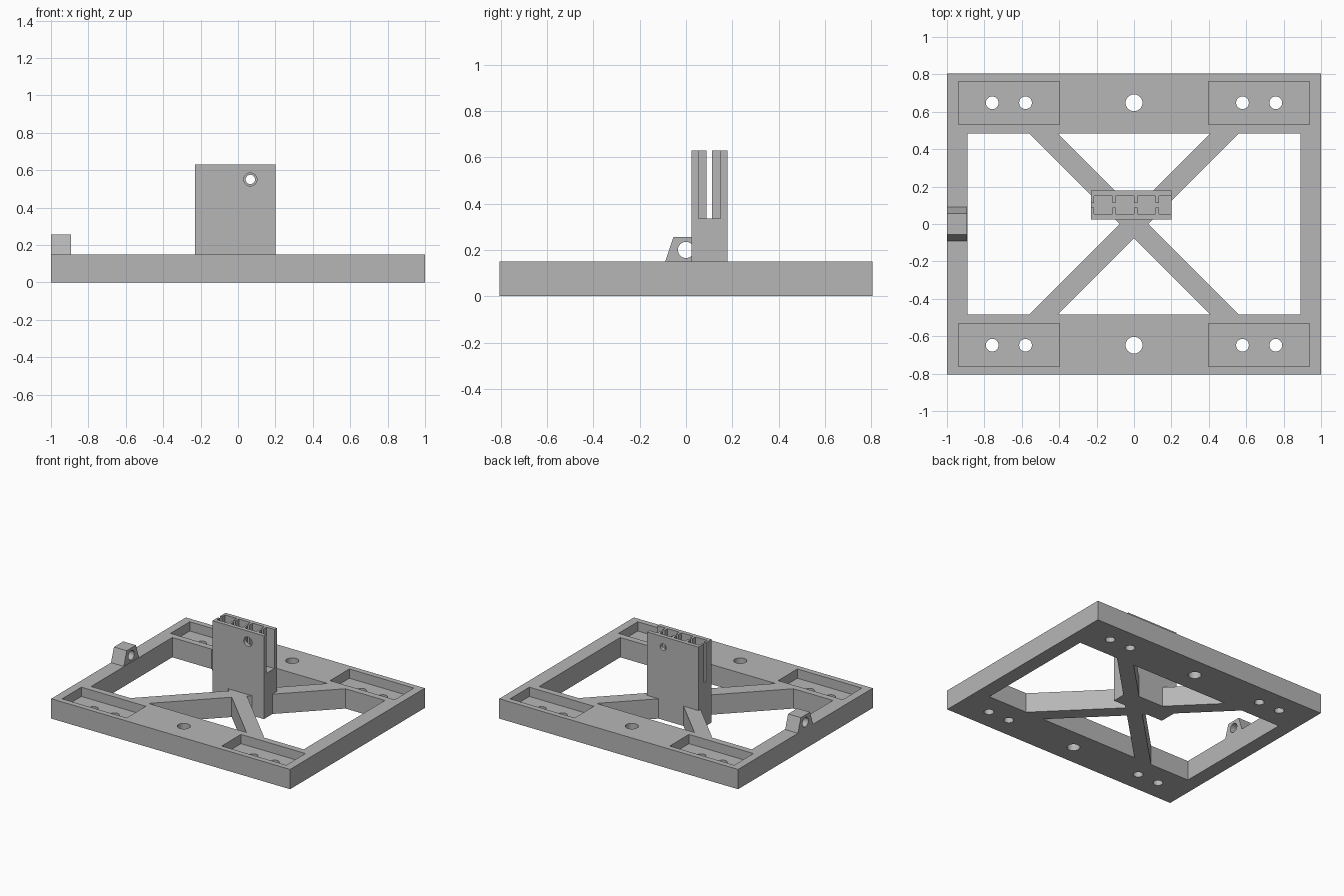
import bpy
import bmesh
from mathutils import Matrix, Vector

default_cube = bpy.data.objects.get("Cube")
if default_cube:
    bpy.data.objects.remove(default_cube, do_unlink=True)

grey = bpy.data.materials.new("plain grey")
grey.use_nodes = True
grey.diffuse_color = (0.47, 0.47, 0.47, 1)
grey.node_tree.nodes["Principled BSDF"].inputs["Base Color"].default_value = grey.diffuse_color


def add_object(name, bm):
    bmesh.ops.recalc_face_normals(bm, faces=bm.faces)
    mesh = bpy.data.meshes.new(name)
    bm.to_mesh(mesh)
    bm.free()
    mesh.materials.append(grey)
    obj = bpy.data.objects.new(name, mesh)
    bpy.context.collection.objects.link(obj)
    return obj


def prism(name, points, sweep):
    """Extrude a closed polygon along a vector."""
    bm = bmesh.new()
    face = bm.faces.new([bm.verts.new(p) for p in points])
    side = bmesh.ops.extrude_face_region(bm, geom=[face])["geom"]
    moved = [g for g in side if isinstance(g, bmesh.types.BMVert)]
    bmesh.ops.translate(bm, verts=moved, vec=sweep)
    return add_object(name, bm)


def box(name, low, high):
    (x0, y0, z0), (x1, y1, z1) = low, high
    base = [(x0, y0, z0), (x1, y0, z0), (x1, y1, z0), (x0, y1, z0)]
    return prism(name, base, (0, 0, z1 - z0))


def rod(center, radius, length, axis):
    bm = bmesh.new()
    turn = Vector((0, 0, 1)).rotation_difference(Vector(axis)).to_matrix().to_4x4()
    bmesh.ops.create_cone(bm, cap_ends=True, segments=32, radius1=radius, radius2=radius,
                          depth=length, matrix=Matrix.Translation(center) @ turn)
    return add_object("hole_cutter", bm)


def cut(target, cutters):
    """Subtract each cutter, bake the result and drop the cutters."""
    for cutter in cutters:
        cutter.hide_render = True
        mod = target.modifiers.new("cut", 'BOOLEAN')
        mod.operation = 'DIFFERENCE'
        mod.solver = 'EXACT'
        mod.object = cutter
    graph = bpy.context.evaluated_depsgraph_get()
    baked = bpy.data.meshes.new_from_object(target.evaluated_get(graph))
    target.modifiers.clear()
    target.data = baked
    for cutter in cutters:
        bpy.data.objects.remove(cutter, do_unlink=True)
    bpy.ops.object.select_all(action='DESELECT')
    target.select_set(True)
    bpy.context.view_layer.objects.active = target
    bpy.ops.object.shade_smooth_by_angle(angle=0.5)


# Base plate: four openings leave a rim and a diagonal cross
TOP = 0.15
WIN_X, WIN_Y, CROSS = 0.89, 0.485, 0.075
base = box("base_frame", (-1, -0.805, 0), (1, 0.805, TOP))
cutters = []
for s in (-1, 1):
    tri = [(-WIN_Y + CROSS, s * WIN_Y, -0.1), (WIN_Y - CROSS, s * WIN_Y, -0.1), (0, s * CROSS, -0.1)]
    arm = WIN_Y + CROSS
    wide = [(s * WIN_X, -WIN_Y, -0.1), (s * WIN_X, WIN_Y, -0.1), (s * arm, WIN_Y, -0.1),
            (s * CROSS, 0, -0.1), (s * arm, -WIN_Y, -0.1)]
    cutters += [prism("opening_cutter", p, (0, 0, 0.4)) for p in (tri, wide)]

    # Corner recesses with paired holes, and one larger hole mid rim
    y = s * 0.648
    cutters.append(rod((0, y, 0.1), 0.045, 0.5, (0, 0, 1)))
    for t in (-1, 1):
        x = t * 0.668
        cutters.append(box("recess_cutter", (x - 0.27, y - 0.115, TOP - 0.07), (x + 0.27, y + 0.115, 0.3)))
        cutters += [rod((t * hx, y, 0), 0.034, 0.5, (0, 0, 1)) for hx in (0.58, 0.758)]
cut(base, cutters)

# Upright holder: a narrow slot through a row of wider pockets, open at one end
FLOOR = 0.335
tower = box("slotted_tower", (-0.23, 0.024, 0), (0.2, 0.179, 0.63))
cutters = [box("slot_cutter", (-0.4, 0.088, FLOOR), (0.4, 0.113, 0.8))]
for i in range(4):
    x = -0.214 + i * 0.116
    end = 0.3 if i == 3 else x + 0.098
    cutters.append(box("pocket_cutter", (x, 0.054, FLOOR), (end, 0.149, 0.8)))
# Cross hole, wider in the front wall than in the rear wall
cutters.append(rod((0.066, 0, 0.55), 0.035, 0.18, (0, 1, 0)))
cutters.append(rod((0.066, 0.1, 0.55), 0.025, 0.3, (0, 1, 0)))
cut(tower, cutters)

# Side lug: tapered block with a cross hole
outline = [(-1, y, z) for y, z in ((-0.09, TOP), (0.09, TOP), (0.055, 0.255), (-0.055, 0.255))]
lug = prism("side_lug", outline, (0.107, 0, 0))
cut(lug, [rod((-0.95, 0, 0.2), 0.035, 0.5, (1, 0, 0))])
